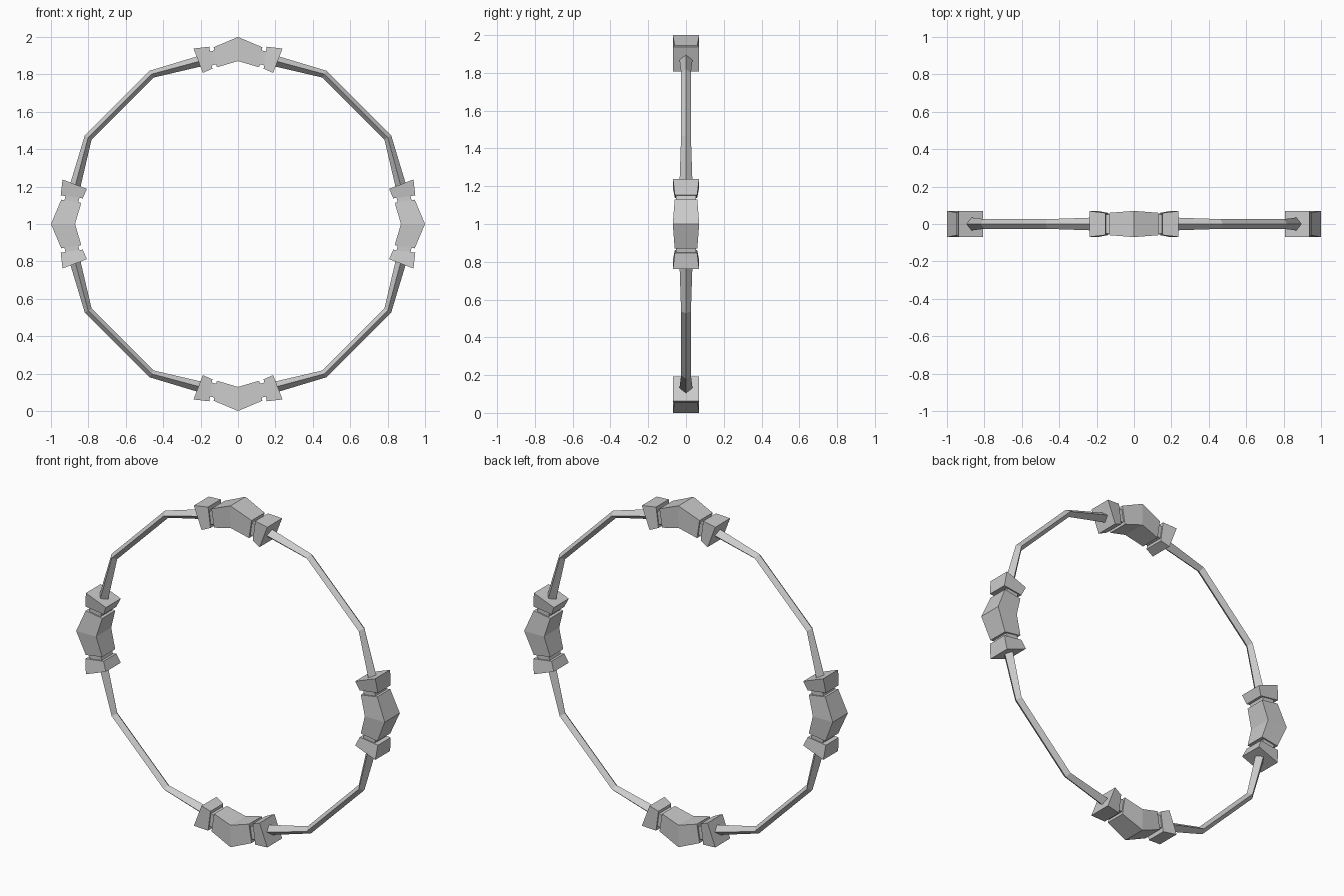
import bpy, bmesh, math
from mathutils import Matrix, Vector

cube = bpy.data.objects.get("Cube")
if cube:
    bpy.data.objects.remove(cube)

metal = bpy.data.materials.new("grey_metal")
metal.use_nodes = True
GREY = (0.6, 0.6, 0.6, 1)
metal.diffuse_color = GREY
metal.node_tree.nodes["Principled BSDF"].inputs["Base Color"].default_value = GREY

CENTRE = Matrix.Translation((0, 0, 1))


def loft(name, sections, turn):
    """Skin four-sided sections, cap the ends and turn the part about the ring centre."""
    bm = bmesh.new()
    rings = [[bm.verts.new(p) for p in s] for s in sections]
    for a, b in zip(rings, rings[1:]):
        for i in range(4):
            j = (i + 1) % 4
            bm.faces.new((a[i], a[j], b[j], b[i]))
    bm.faces.new(rings[0])
    bm.faces.new(rings[-1])
    bmesh.ops.recalc_face_normals(bm, faces=bm.faces)
    bm.transform(CENTRE @ Matrix.Rotation(turn, 4, 'Y'))
    mesh = bpy.data.meshes.new(name)
    bm.to_mesh(mesh)
    bm.free()
    mesh.materials.append(metal)
    obj = bpy.data.objects.new(name, mesh)
    bpy.context.collection.objects.link(obj)


def slab(outer, inner, w):
    """Rectangular section between an outer and an inner (x, z) point."""
    (xo, zo), (xi, zi) = outer, inner
    return [(xo, -w, zo), (xo, w, zo), (xi, w, zi), (xi, -w, zi)]


def diamond(point, angle, h, w):
    """Diamond section with ridges facing out, in and sideways."""
    out = Vector((math.sin(angle), 0, math.cos(angle)))
    side = Vector((0, 1, 0))
    return [point + out * h, point + side * w, point - out * h, point - side * w]


def mirror(sections, s):
    return [[(s * x, y, z) for x, y, z in sec] for sec in sections]


# Sections of the parts at one station, described for the top of the ring
block = [slab((-0.13, 0.945), (-0.113, 0.838), 0.06),
         slab((0, 1.0), (0, 0.871), 0.07),
         slab((0.13, 0.945), (0.113, 0.838), 0.06)]
neck = [slab((0.115, 0.93), (0.105, 0.857), 0.052),
        slab((0.165, 0.92), (0.15, 0.845), 0.052)]
clamp = [slab((0.153, 0.948), (0.137, 0.83), 0.059),
         slab((0.238, 0.938), (0.188, 0.808), 0.069)]

# Rod sections for one quarter: thick where it enters the clamps, thin at the bends
R = 0.925
bends = [Vector((R * math.sin(math.radians(a)), 0, R * math.cos(math.radians(a))))
         for a in (0, 30, 60, 90)]
rod = [diamond(bends[0].lerp(bends[1], 0.36), math.radians(15), 0.03, 0.036),
       diamond(bends[1], math.radians(30), 0.021, 0.026),
       diamond(bends[2], math.radians(60), 0.021, 0.026),
       diamond(bends[3].lerp(bends[2], 0.36), math.radians(75), 0.03, 0.036)]

for k, place in enumerate(("top", "left", "bottom", "right")):
    turn = k * math.pi / 2
    loft(f"{place}_block", block, turn)
    for s, end in ((1, "a"), (-1, "b")):
        loft(f"{place}_neck_{end}", mirror(neck, s), turn)
        loft(f"{place}_clamp_{end}", mirror(clamp, s), turn)
    loft(f"rod_after_{place}", rod, turn)
